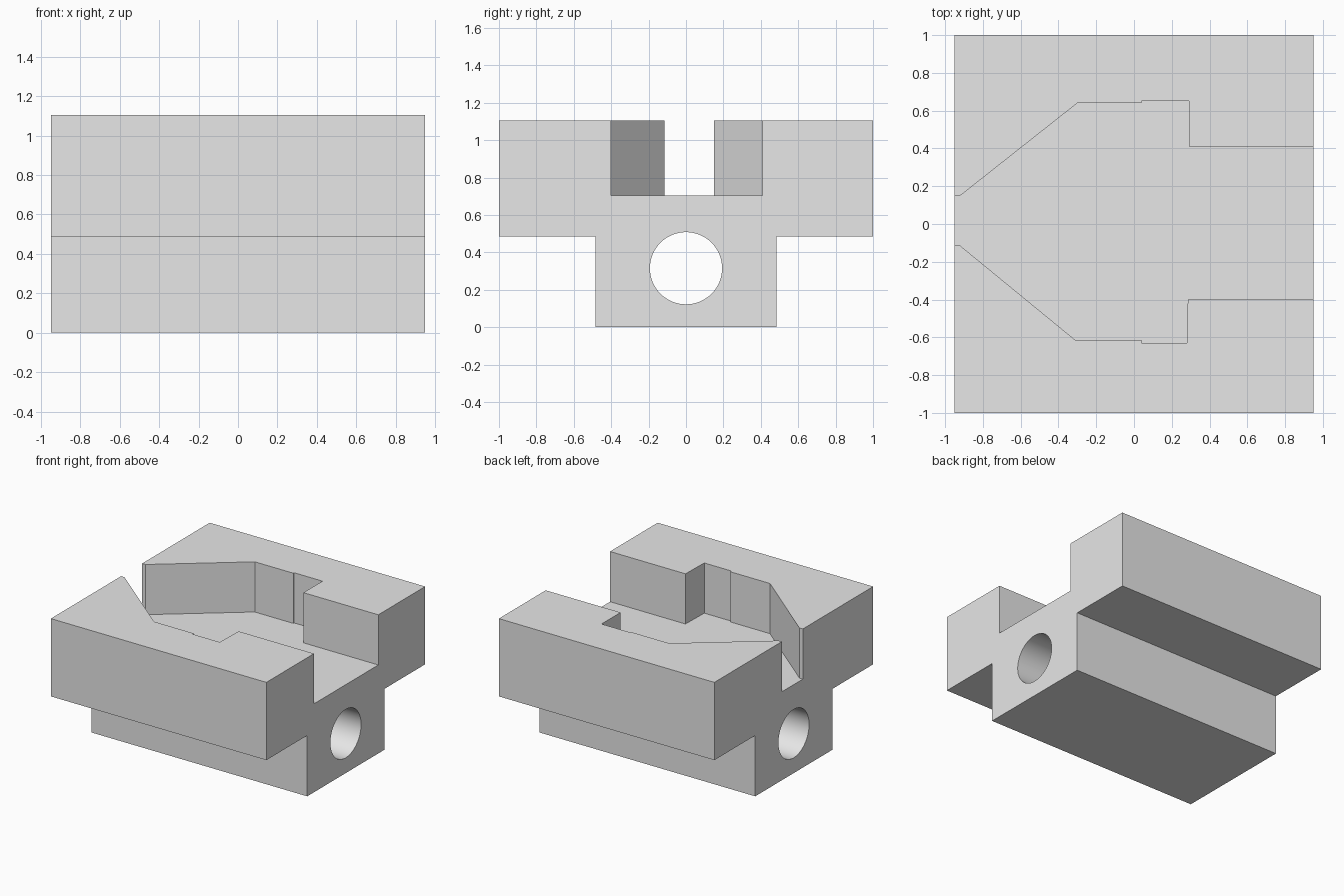
import bpy, bmesh, math
from mathutils import Vector

default = bpy.data.objects.get("Cube")
if default:
    bpy.data.objects.remove(default, do_unlink=True)

grey = bpy.data.materials.new("light grey")
grey.use_nodes = True
grey.diffuse_color = (0.8, 0.8, 0.8, 1)
grey.node_tree.nodes["Principled BSDF"].inputs["Base Color"].default_value = (0.8, 0.8, 0.8, 1)


def prism(name, points, offset):
    """Extrude a closed outline by an offset vector."""
    bm = bmesh.new()
    face = bm.faces.new([bm.verts.new(p) for p in points])
    result = bmesh.ops.extrude_face_region(bm, geom=[face])
    moved = [v for v in result["geom"] if isinstance(v, bmesh.types.BMVert)]
    bmesh.ops.translate(bm, verts=moved, vec=Vector(offset))
    bmesh.ops.recalc_face_normals(bm, faces=bm.faces)
    mesh = bpy.data.meshes.new(name)
    bm.to_mesh(mesh)
    bm.free()
    mesh.materials.append(grey)
    obj = bpy.data.objects.new(name, mesh)
    bpy.context.collection.objects.link(obj)
    return obj


HALF_X, WIDE, NARROW = 0.95, 1.0, 0.485
LEDGE, FLOOR, TOP = 0.485, 0.705, 1.105

# T-shaped block, extruded along x
half = [(NARROW, 0), (NARROW, LEDGE), (WIDE, LEDGE), (WIDE, TOP)]
outline = half + [(-y, z) for y, z in reversed(half)]
block = prism("slider_block", [(-HALF_X, y, z) for y, z in outline], (2 * HALF_X, 0, 0))

# Slightly uneven pocket open at both ends
back = [(-1.1, 0.15), (-0.92, 0.15), (-0.3, 0.64), (0.04, 0.64),
        (0.04, 0.65), (0.29, 0.65), (0.29, 0.41), (1.1, 0.41)]
front = [(1.1, -0.4), (0.285, -0.4), (0.28, -0.63), (0.04, -0.63),
         (0.04, -0.615), (-0.31, -0.615), (-0.92, -0.115), (-1.1, -0.115)]
pocket = prism("pocket_cutter", [(x, y, FLOOR) for x, y in back + front], (0, 0, 1))

# Round bore along the whole length
SIDES, RADIUS, BORE_Z = 64, 0.193, 0.315
ring = [(-1.1, RADIUS * math.cos(a), BORE_Z + RADIUS * math.sin(a))
        for a in (2 * math.pi * i / SIDES for i in range(SIDES))]
bore = prism("bore_cutter", ring, (2.2, 0, 0))

# Cut the block
bpy.context.view_layer.objects.active = block
for cutter in (pocket, bore):
    mod = block.modifiers.new(cutter.name, "BOOLEAN")
    mod.operation, mod.solver, mod.object = "DIFFERENCE", "EXACT", cutter
    bpy.ops.object.modifier_apply(modifier=mod.name)
    bpy.data.objects.remove(cutter, do_unlink=True)

# Smooth bore, sharp edges elsewhere
bpy.ops.object.select_all(action="DESELECT")
block.select_set(True)
bpy.ops.object.shade_smooth_by_angle(angle=math.radians(30))
